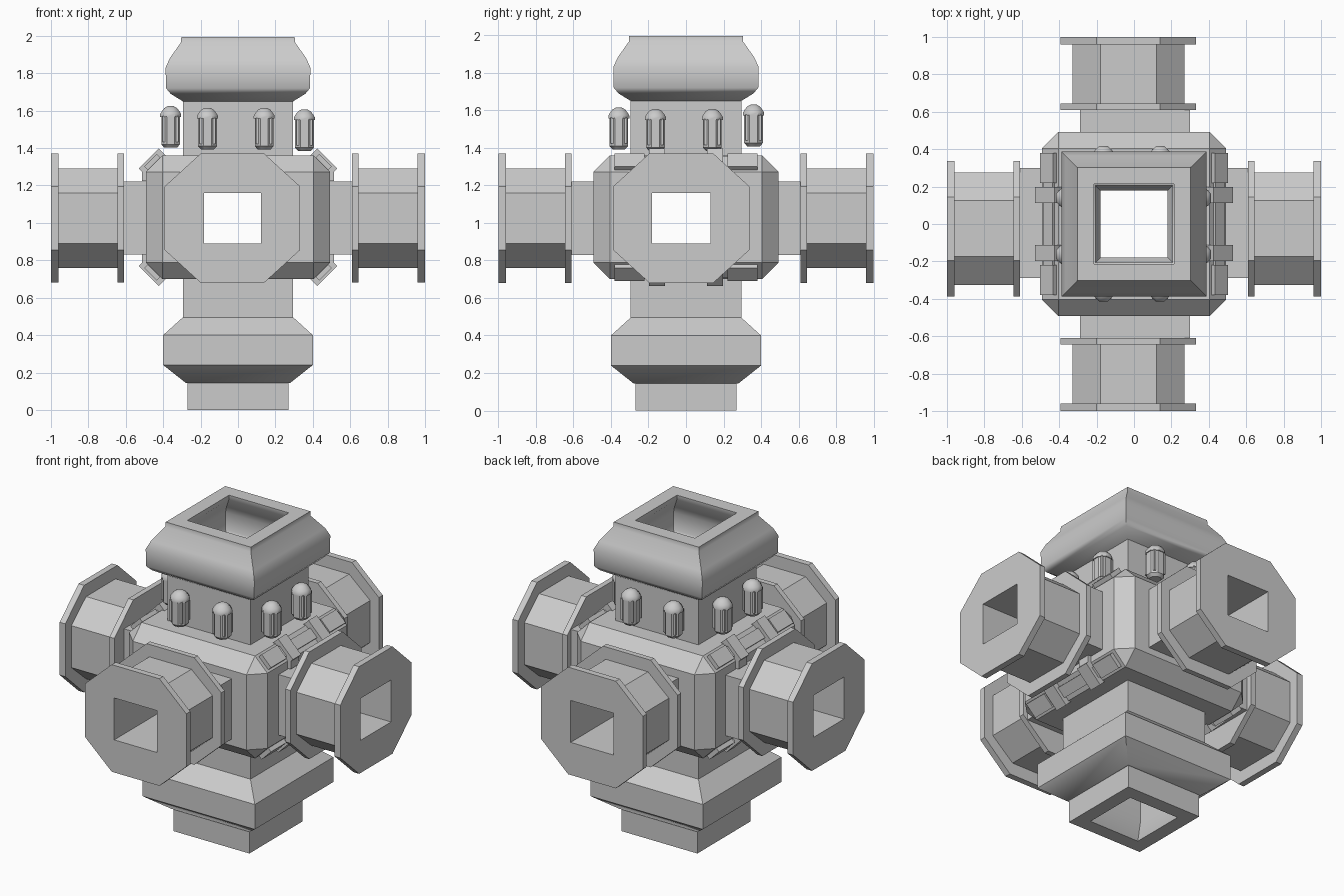
import bpy, bmesh, math
from mathutils import Matrix, Vector

if "Cube" in bpy.data.objects:
    bpy.data.objects.remove(bpy.data.objects["Cube"])

ZC = 1.025   # height of the horizontal pipes


def make(name, bm, smooth=None):
    bmesh.ops.recalc_face_normals(bm, faces=bm.faces[:])
    me = bpy.data.meshes.new(name)
    bm.to_mesh(me)
    bm.free()
    ob = bpy.data.objects.new(name, me)
    bpy.context.collection.objects.link(ob)
    if smooth:
        bpy.ops.object.select_all(action='DESELECT')
        ob.select_set(True)
        bpy.context.view_layer.objects.active = ob
        bpy.ops.object.shade_smooth_by_angle(angle=math.radians(smooth))
    return ob


def lathe(name, profile, n, centre=(0, 0, 0), closed=False, smooth=None):
    """Profile of (apothem, z) swept around z with n flat sides."""
    bm = bmesh.new()
    k = 1 / math.cos(math.pi / n)
    rings = []
    for r, z in profile:
        rings.append([bm.verts.new(Vector(centre) + Vector((
            r * k * math.cos((i + .5) * 2 * math.pi / n),
            r * k * math.sin((i + .5) * 2 * math.pi / n), z))) for i in range(n)])
    pairs = list(zip(rings, rings[1:]))
    if closed:
        pairs.append((rings[-1], rings[0]))
    else:
        bm.faces.new(rings[0])
        bm.faces.new(rings[-1])
    for a, b in pairs:
        for i in range(n):
            j = (i + 1) % n
            bm.faces.new((a[i], a[j], b[j], b[i]))
    return make(name, bm, smooth)


def prism(name, axis, d0, d1, oc, hw, hh, cw=None, ch=None):
    """Rectangle or cut-corner prism along x or y, centred at offset oc."""
    if cw:
        sec = [(cw, hh), (hw, ch), (hw, -ch), (cw, -hh),
               (-cw, -hh), (-hw, -ch), (-hw, ch), (-cw, hh)]
    else:
        sec = [(hw, hh), (hw, -hh), (-hw, -hh), (-hw, hh)]
    bm = bmesh.new()
    ends = []
    for d in (d0, d1):
        ends.append([bm.verts.new((d, oc + u, ZC + v) if axis == 'x' else (oc + u, d, ZC + v))
                     for u, v in sec])
    bm.faces.new(ends[0])
    bm.faces.new(ends[1])
    for i in range(len(sec)):
        j = (i + 1) % len(sec)
        bm.faces.new((ends[0][i], ends[0][j], ends[1][j], ends[1][i]))
    return make(name, bm)


def box(name, centre, size, rot=None, bevel=0):
    bm = bmesh.new()
    bmesh.ops.create_cube(bm, size=1)
    bmesh.ops.scale(bm, vec=size, verts=bm.verts)
    if bevel:
        bmesh.ops.bevel(bm, geom=bm.edges[:], offset=bevel, segments=1, affect='EDGES')
    m = Matrix.Translation(centre)
    if rot:
        m = m @ Matrix.Rotation(rot, 4, 'Y')
    bmesh.ops.transform(bm, matrix=m, verts=bm.verts)
    return make(name, bm)


def cut(ob, *cutters):
    bpy.context.view_layer.objects.active = ob
    for c in cutters:
        mod = ob.modifiers.new("cut", 'BOOLEAN')
        mod.operation = 'DIFFERENCE'
        mod.solver = 'EXACT'
        mod.object = c
        bpy.ops.object.modifier_apply(modifier=mod.name)


# Cutters for the passages
bore_x = prism("bore_x", 'x', -1.2, 1.2, -0.025, 0.155, 0.135)
bore_y = prism("bore_y", 'y', -1.2, 1.2, -0.03, 0.152, 0.135)
bore_z = box("bore_z", (0, 0, 1), (0.42, 0.42, 1.2))

# Central block with cut edges
core = box("central_block", (0, 0, 1.03), (0.985, 0.985, 0.66), bevel=0.088)
cut(core, bore_x, bore_y, bore_z)

# Vertical square duct, hollow, with two flared collars
outer = [(0.27, 0), (0.27, 0.145), (0.28, 0.145), (0.40, 0.24), (0.40, 0.40),
         (0.295, 0.495), (0.295, 1.65), (0.36, 1.69), (0.385, 1.72), (0.387, 1.83),
         (0.365, 1.88), (0.305, 1.965), (0.303, 1.995)]
inner = [(r - 0.09, z) for r, z in outer if z != 0.145][::-1]
duct = lathe("vertical_duct", outer + inner, 4, closed=True, smooth=45)
cut(duct, bore_x, bore_y)

# Four horizontal pipe arms
for axis, oc, bore in (('x', -0.025, bore_x), ('y', -0.03, bore_y)):
    for s in (-1, 1):
        parts = [
            prism("arm_neck", axis, s * 0.45, s * 0.61, 0.005, 0.295, 0.195),
            prism("arm_inner_flange", axis, s * 0.61, s * 0.645, oc, 0.362, 0.345, 0.17, 0.17),
            prism("arm_barrel", axis, s * 0.645, s * 0.96, oc, 0.30, 0.265, 0.15, 0.135),
            prism("arm_outer_flange", axis, s * 0.96, s * 1.0, oc, 0.362, 0.345, 0.17, 0.17)]
        for p in parts:
            cut(p, bore)

# Panels and straps on the sloping edges of the two sides
for sx in (-1, 1):
    for sz in (-1, 1):
        rot = sx * sz * math.pi / 4
        for sy in (-1, 1):
            c = Vector((sx * 0.452, 0, 1.03 + sz * 0.289))
            box("edge_panel", c + Vector((0, sy * 0.30, 0)), (0.095, 0.16, 0.045), rot)
            box("edge_strap", c + Vector((0, sy * 0.155, 0)), (0.15, 0.085, 0.07), rot)
            box("strap_end", (sx * 0.497, sy * 0.155, 1.03 + sz * 0.225), (0.035, 0.085, 0.06))
        box("edge_rail", (sx * 0.45, 0, 1.03 + sz * 0.287), (0.07, 0.6, 0.03), rot)

# Eight capsules standing around the duct
capsule = [(0.034, 0), (0.05, 0.018), (0.05, 0.165), (0.056, 0.165), (0.056, 0.18),
           (0.047, 0.195), (0.034, 0.212), (0.016, 0.222)]
places = []
for u in (-0.163, 0.14):
    places += [(u, -0.358, 1.392), (u, 0.36, 1.408), (-0.36, u, 1.402), (0.355, u, 1.384)]
for p in places:
    lathe("capsule", capsule, 8, p, smooth=40)
    # Thin ribs on the capsule sides
    for i in range(4):
        a = math.pi / 4 + i * math.pi / 2
        box("capsule_rib", (p[0] + 0.051 * math.cos(a), p[1] + 0.051 * math.sin(a), p[2] + 0.1),
            (0.014, 0.014, 0.14))

for c in (bore_x, bore_y, bore_z):
    bpy.data.objects.remove(c)
